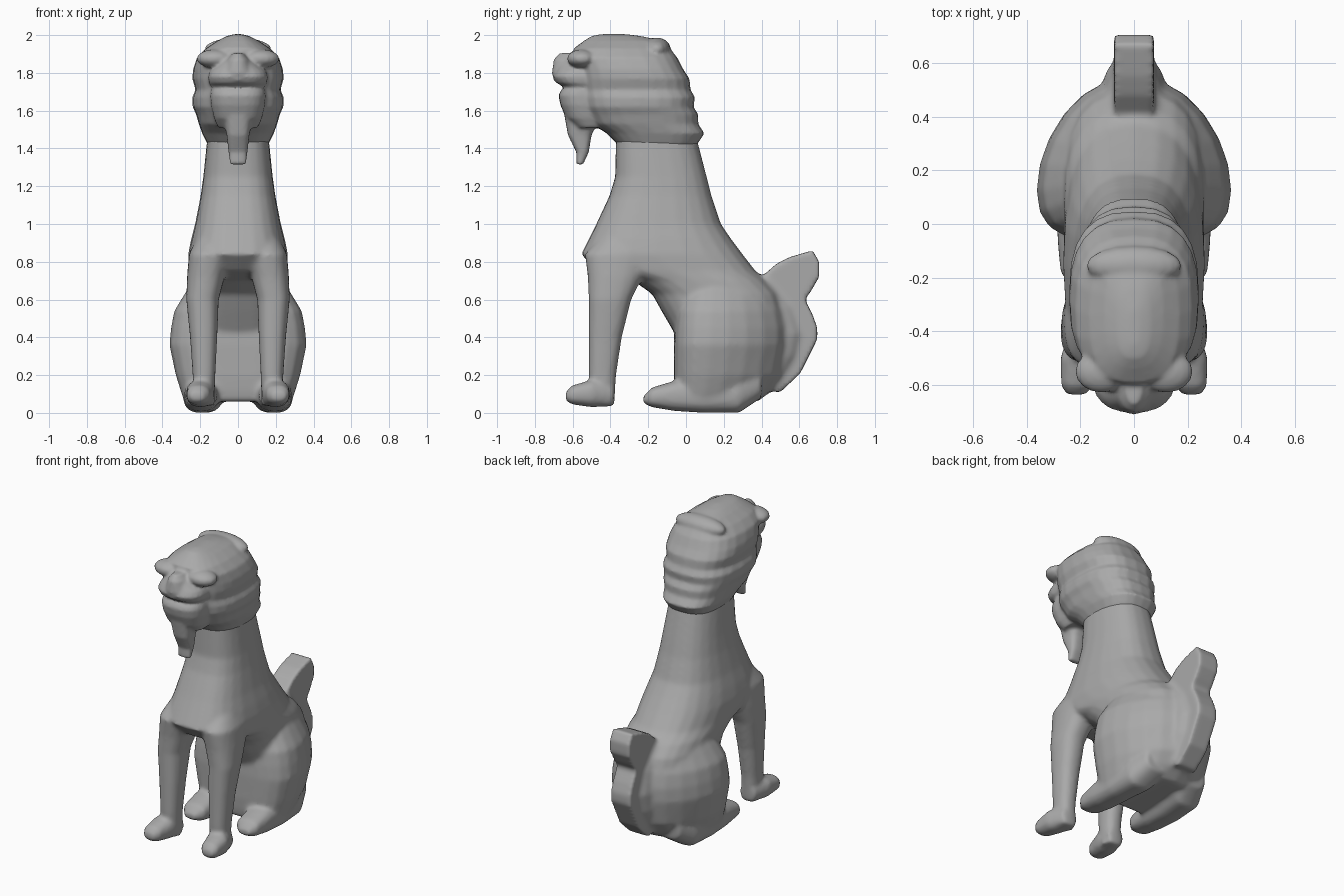
import bpy, bmesh, math
from mathutils import Vector

stone = bpy.data.materials.new("stone")
stone.diffuse_color = (0.4, 0.4, 0.4, 1)


def finish(name, bm, mirror=False):
    if mirror:
        geom = bm.verts[:] + bm.edges[:] + bm.faces[:]
        copy = bmesh.ops.duplicate(bm, geom=geom)["geom"]
        for v in copy:
            if isinstance(v, bmesh.types.BMVert):
                v.co.x *= -1
    bmesh.ops.recalc_face_normals(bm, faces=bm.faces)
    me = bpy.data.meshes.new(name)
    bm.to_mesh(me)
    bm.free()
    me.materials.append(stone)
    ob = bpy.data.objects.new(name, me)
    bpy.context.collection.objects.link(ob)
    return ob


def loft(name, rings, axis='z', power=2.4, mirror=False, skew=1, sides=24):
    """Ring = (position on axis, low, high, centre x, half width)."""
    bm = bmesh.new()
    loops = []
    for t, lo, hi, cx, w in rings:
        loop = []
        for i in range(sides):
            a = 2 * math.pi * i / sides
            c, s = math.cos(a), math.sin(a)
            x = cx + w * math.copysign(abs(c) ** (2 / power), c)
            f = (1 + math.copysign(abs(s) ** (2 / power), s)) / 2
            d = lo + (hi - lo) * f ** skew
            loop.append(bm.verts.new((x, d, t) if axis == 'z' else (x, t, d)))
        loops.append(loop)
    for a, b in zip(loops, loops[1:]):
        for i in range(sides):
            j = (i + 1) % sides
            bm.faces.new((a[i], a[j], b[j], b[i]))
    bm.faces.new(loops[0])
    bm.faces.new(loops[-1])
    return finish(name, bm, mirror)


def blob(name, centre, size, mirror=False):
    bm = bmesh.new()
    bmesh.ops.create_uvsphere(bm, u_segments=16, v_segments=10, radius=1)
    for v in bm.verts:
        v.co = Vector(centre) + v.co * Vector(size)
    return finish(name, bm, mirror)


def merge(name, parts, voxel, rounds):
    """Fuse overlapping parts into one smooth carved skin."""
    bpy.ops.object.select_all(action='DESELECT')
    for p in parts:
        p.select_set(True)
    bpy.context.view_layer.objects.active = parts[0]
    bpy.ops.object.join()
    ob = parts[0]
    ob.name = name
    r = ob.modifiers.new("fuse", 'REMESH')
    r.mode, r.voxel_size, r.use_smooth_shade = 'VOXEL', voxel, True
    s = ob.modifiers.new("smooth", 'SMOOTH')
    s.factor, s.iterations = 0.5, rounds
    return ob


# Neck, chest and belly
torso = loft("torso", [
    (0.08, 0.00, 0.36, 0, 0.20), (0.25, -0.06, 0.48, 0, 0.25),
    (0.42, -0.06, 0.52, 0, 0.27), (0.54, -0.13, 0.52, 0, 0.265),
    (0.63, -0.18, 0.49, 0, 0.262), (0.70, -0.28, 0.43, 0, 0.262),
    (0.75, -0.47, 0.37, 0, 0.262), (0.84, -0.555, 0.30, 0, 0.264),
    (0.92, -0.515, 0.24, 0, 0.248), (1.00, -0.475, 0.185, 0, 0.227),
    (1.15, -0.405, 0.135, 0, 0.198), (1.25, -0.375, 0.11, 0, 0.184),
    (1.50, -0.37, 0.045, 0, 0.158)], power=2.5, skew=1.1)

# Front legs and paws
leg = loft("front_leg", [
    (0.04, -0.49, -0.38, 0.18, 0.055), (0.20, -0.515, -0.37, 0.18, 0.06),
    (0.40, -0.515, -0.34, 0.182, 0.072), (0.60, -0.515, -0.29, 0.188, 0.086),
    (0.72, -0.52, -0.23, 0.170, 0.10), (0.84, -0.535, -0.18, 0.15, 0.11),
    (0.97, -0.42, -0.18, 0.12, 0.08)], mirror=True)
paw = loft("front_paw", [
    (-0.637, 0.065, 0.11, 0.215, 0.035), (-0.605, 0.045, 0.145, 0.212, 0.06),
    (-0.50, 0.03, 0.175, 0.20, 0.075), (-0.38, 0.035, 0.15, 0.18, 0.055)],
    axis='y', mirror=True)

# Broad hips, widest near the knees, and the hind feet
hips = loft("haunches", [
    (0.06, -0.05, 0.38, 0, 0.285), (0.12, -0.06, 0.46, 0, 0.305),
    (0.20, -0.065, 0.52, 0, 0.33), (0.36, -0.065, 0.55, 0, 0.364),
    (0.45, -0.06, 0.55, 0, 0.355), (0.54, -0.05, 0.53, 0, 0.338),
    (0.63, -0.02, 0.49, 0, 0.283), (0.74, 0.06, 0.38, 0, 0.21)],
    power=2.1, skew=1.7)
foot = loft("hind_foot", [
    (-0.225, 0.05, 0.09, 0.20, 0.04), (-0.18, 0.03, 0.135, 0.195, 0.08),
    (-0.06, 0.01, 0.17, 0.195, 0.09), (0.10, 0.0, 0.18, 0.195, 0.095),
    (0.28, 0.0, 0.20, 0.18, 0.10), (0.40, 0.08, 0.24, 0.14, 0.09)],
    axis='y', power=2.6, mirror=True)

# Upright tail running down the rump
profile = [(0.34, 0.70), (0.40, 0.72), (0.48, 0.79), (0.55, 0.825), (0.67, 0.86),
           (0.705, 0.80), (0.705, 0.72), (0.665, 0.65), (0.63, 0.60), (0.67, 0.52),
           (0.695, 0.45), (0.695, 0.39), (0.65, 0.30), (0.605, 0.21), (0.50, 0.11),
           (0.38, 0.12), (0.34, 0.50)]
bm = bmesh.new()
face = bm.faces.new([bm.verts.new((-0.074, y, z)) for y, z in profile])
for v in bmesh.ops.extrude_face_region(bm, geom=[face])["geom"]:
    if isinstance(v, bmesh.types.BMVert):
        v.co.x = 0.074
tail = finish("tail", bm)
# Flared root where the lower tail meets the rump
root = loft("tail_root", [
    (0.14, 0.30, 0.53, 0, 0.10), (0.30, 0.35, 0.61, 0, 0.12),
    (0.42, 0.35, 0.64, 0, 0.12), (0.56, 0.30, 0.60, 0, 0.11),
    (0.70, 0.28, 0.50, 0, 0.09)], power=2)

merge("body", [torso, leg, paw, hips, foot, tail, root], 0.014, 5)

# Head with stepped mane at the back
skull = loft("skull", [
    (1.40, -0.34, 0.04, 0, 0.145), (1.43, -0.37, 0.065, 0, 0.165),
    (1.48, -0.42, 0.098, 0, 0.19), (1.53, -0.50, 0.065, 0, 0.208),
    (1.58, -0.53, 0.065, 0, 0.222), (1.62, -0.55, 0.04, 0, 0.24),
    (1.67, -0.56, 0.048, 0, 0.242), (1.71, -0.565, 0.025, 0, 0.225),
    (1.77, -0.57, 0.018, 0, 0.242), (1.82, -0.575, -0.015, 0, 0.238),
    (1.88, -0.60, -0.045, 0, 0.218), (1.93, -0.595, -0.085, 0, 0.17),
    (1.97, -0.54, -0.12, 0, 0.11), (1.995, -0.50, -0.24, 0, 0.06),
    (2.005, -0.45, -0.32, 0, 0.02)], power=2.6)

# Muzzle with mouth groove, nose and beard
muzzle = loft("muzzle", [
    (1.51, -0.58, -0.42, 0, 0.105), (1.56, -0.635, -0.38, 0, 0.128),
    (1.63, -0.665, -0.38, 0, 0.145), (1.68, -0.675, -0.38, 0, 0.148),
    (1.705, -0.665, -0.38, 0, 0.145), (1.725, -0.64, -0.38, 0, 0.14),
    (1.745, -0.685, -0.38, 0, 0.155), (1.78, -0.705, -0.38, 0, 0.16),
    (1.81, -0.69, -0.38, 0, 0.15), (1.86, -0.67, -0.38, 0, 0.09),
    (1.905, -0.65, -0.38, 0, 0.03)], power=2.6)
nose = loft("nose", [
    (1.76, -0.70, -0.5, 0, 0.08), (1.80, -0.71, -0.5, 0, 0.085),
    (1.87, -0.70, -0.5, 0, 0.06), (1.905, -0.67, -0.5, 0, 0.03)], power=2.2)
beard = loft("beard", [
    (1.315, -0.58, -0.545, 0, 0.042), (1.38, -0.58, -0.515, 0, 0.05),
    (1.47, -0.625, -0.50, 0, 0.06), (1.58, -0.645, -0.45, 0, 0.08)], power=3)

# Brows and the raised roll of mane across the back of the crown
brow = blob("brow", (0.12, -0.55, 1.875), (0.10, 0.08, 0.05), mirror=True)
crest = blob("crest", (0, -0.155, 1.925), (0.18, 0.075, 0.062))

merge("head", [skull, muzzle, nose, beard, brow, crest], 0.01, 4)
